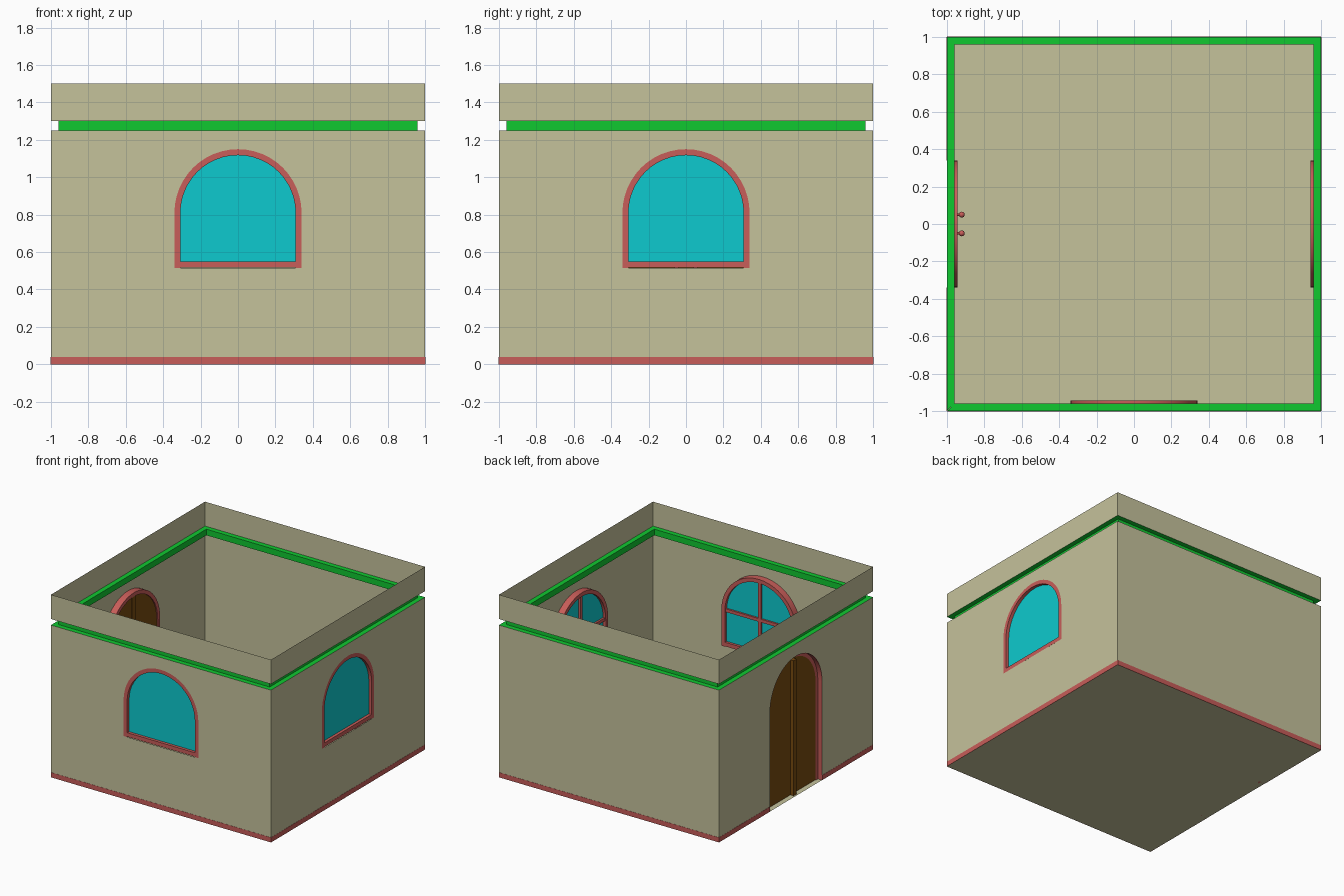
import bpy, bmesh, math
from mathutils import Matrix

if "Cube" in bpy.data.objects:
    bpy.data.objects.remove(bpy.data.objects["Cube"])


def mat(name, rgb):
    m = bpy.data.materials.new(name)
    m.diffuse_color = (*rgb, 1)
    m.use_nodes = True
    m.node_tree.nodes["Principled BSDF"].inputs["Base Color"].default_value = m.diffuse_color
    return m


PLASTER = mat("plaster", (0.56, 0.54, 0.33))
GREEN = mat("green_trim", (0.005, 0.58, 0.03))
RED = mat("red_trim", (0.58, 0.11, 0.10))
GLASS = mat("cyan_glass", (0.004, 0.59, 0.62))
WOOD = mat("brown_wood", (0.19, 0.07, 0.005))

SPRING, R_OUT, R_IN, TOP = 0.81, 0.34, 0.308, 1.25
SIDES = {"front": 0, "right": 90, "back": 180, "left": -90}


def finish(bm, name, material, angle=0, smooth=False):
    """Parts are built on the front wall (y = -1) and turned to their side."""
    bm.transform(Matrix.Rotation(math.radians(angle), 4, 'Z'))
    me = bpy.data.meshes.new(name)
    bm.to_mesh(me)
    bm.free()
    me.materials.append(material)
    ob = bpy.data.objects.new(name, me)
    bpy.context.collection.objects.link(ob)
    if smooth:
        bpy.ops.object.select_all(action='DESELECT')
        ob.select_set(True)
        bpy.context.view_layer.objects.active = ob
        bpy.ops.object.shade_smooth_by_angle(angle=math.radians(30))
    return ob


def arch(r, base, n=24):
    """Arch outline from the right foot over the top to the left foot."""
    a = [(r * math.cos(math.pi * i / n), SPRING + r * math.sin(math.pi * i / n))
         for i in range(n + 1)]
    return [(r, base)] + a + [(-r, base)]


def add_poly(bm, pts, d=0.0):
    return bm.faces.new([bm.verts.new((u, -1 + d, z)) for u, z in pts])


def add_box(bm, u0, u1, d0, d1, z0, z1):
    m = (Matrix.Translation(((u0 + u1) / 2, -1 + (d0 + d1) / 2, (z0 + z1) / 2))
         @ Matrix.Diagonal((u1 - u0, d1 - d0, z1 - z0, 1)))
    bmesh.ops.create_cube(bm, size=1, matrix=m)


def add_ring(bm, r0, r1, base, d0, d1):
    """Solid arched band between radii r0 and r1."""
    loops = [[bm.verts.new((u, -1 + d, z)) for u, z in arch(r, base)]
             for r, d in ((r0, d0), (r1, d0), (r1, d1), (r0, d1))]
    for k in range(4):
        a, b = loops[k], loops[(k + 1) % 4]
        for i in range(len(a) - 1):
            bm.faces.new((a[i], a[i + 1], b[i + 1], b[i]))
    for e in (0, -1):
        bm.faces.new([lp[e] for lp in loops])
    bmesh.ops.recalc_face_normals(bm, faces=bm.faces)


def add_slab(bm, r, base, d0, d1):
    """Filled arched panel."""
    f = add_poly(bm, arch(r, base), d0)
    ext = bmesh.ops.extrude_face_region(bm, geom=[f], use_keep_orig=True)
    vs = [g for g in ext["geom"] if isinstance(g, bmesh.types.BMVert)]
    bmesh.ops.translate(bm, vec=(0, d1 - d0, 0), verts=vs)
    bmesh.ops.recalc_face_normals(bm, faces=bm.faces)


# Floor
bm = bmesh.new()
bmesh.ops.create_grid(bm, x_segments=1, y_segments=1, size=1)
finish(bm, "floor", PLASTER)

for side, ang in SIDES.items():
    # Thin wall, cut by an arched opening except at the back
    bm = bmesh.new()
    if side == "back":
        add_poly(bm, [(-1, 0), (1, 0), (1, TOP), (-1, TOP)])
    else:
        base = 0 if side == "left" else 0.515
        edge = [p for p in arch(R_OUT, base) if p[0] > 1e-6] + [(0, SPRING + R_OUT)]
        edge = edge[:edge.index((0, SPRING + R_OUT)) + 1]
        right_feet = [p for p in edge if p[0] >= 0][::-1]
        half = [(1, 0), (1, TOP), (0, TOP)] + right_feet
        if base > 0:
            half += [(0, base), (0, 0)]
        add_poly(bm, half)
        add_poly(bm, [(-u, z) for u, z in half][::-1])
    # Parapet above the groove
    add_poly(bm, [(-1, 1.3), (1, 1.3), (1, 1.5), (-1, 1.5)])
    finish(bm, side + "_wall", PLASTER, ang)

    # Green recessed groove
    bm = bmesh.new()
    prof = [(1, TOP), (0.96, TOP), (0.96, 1.3), (1, 1.3)]
    rows = [[bm.verts.new((s * r, -r, z)) for s in (-1, 1)] for r, z in prof]
    for a, b in zip(rows, rows[1:]):
        bm.faces.new((a[0], a[1], b[1], b[0]))
    finish(bm, side + "_groove", GREEN, ang)

    # Red baseboard plate, broken at the door
    bm = bmesh.new()
    spans = [(-1, -R_OUT), (R_OUT, 1)] if side == "left" else [(-1, 1)]
    for u0, u1 in spans:
        add_box(bm, u0, u1, -0.0015, 0.001, 0, 0.04)
    finish(bm, side + "_baseboard", RED, ang)

# Windows
for side in ("front", "right"):
    ang = SIDES[side]
    bm = bmesh.new()
    add_ring(bm, R_OUT, R_IN, 0.515, 0, 0.055)
    add_box(bm, -R_IN, R_IN, 0.002, 0.053, 0.517, 0.55)
    finish(bm, side + "_window_frame", RED, ang, True)
    bm = bmesh.new()
    add_slab(bm, R_IN, 0.55, 0.026, 0.032)
    finish(bm, side + "_window_glass", GLASS, ang)
    bm = bmesh.new()
    add_box(bm, -0.013, 0.013, 0.031, 0.048, 0.55, 1.118)
    add_box(bm, -R_IN, R_IN, 0.031, 0.047, 0.797, 0.823)
    finish(bm, side + "_window_bars", RED, ang)

# Door
ang = SIDES["left"]
bm = bmesh.new()
add_ring(bm, R_OUT, R_OUT - 0.002, 0, 0, 0.045)
add_ring(bm, R_OUT, R_IN, 0, 0.038, 0.055)
finish(bm, "door_frame", RED, ang, True)
bm = bmesh.new()
add_slab(bm, R_IN, 0.005, 0.038, 0.046)
finish(bm, "door_panels", WOOD, ang)
bm = bmesh.new()
add_box(bm, -0.02, 0.02, 0.008, 0.052, 0.005, 1.115)
finish(bm, "door_centre_strip", WOOD, ang)

# Door knobs on the inside
bm = bmesh.new()
turn = Matrix.Rotation(math.pi / 2, 4, 'X')
for u in (-0.05, 0.05):
    for r, d, depth in ((0.02, 0.05, 0.012), (0.007, 0.063, 0.03)):
        bmesh.ops.create_cone(bm, cap_ends=True, segments=16, radius1=r, radius2=r,
                              depth=depth, matrix=Matrix.Translation((u, -1 + d, 0.5)) @ turn)
    bmesh.ops.create_uvsphere(bm, u_segments=16, v_segments=10, radius=0.016,
                              matrix=Matrix.Translation((u, -0.921, 0.5)))
finish(bm, "door_knobs", RED, ang, True)
